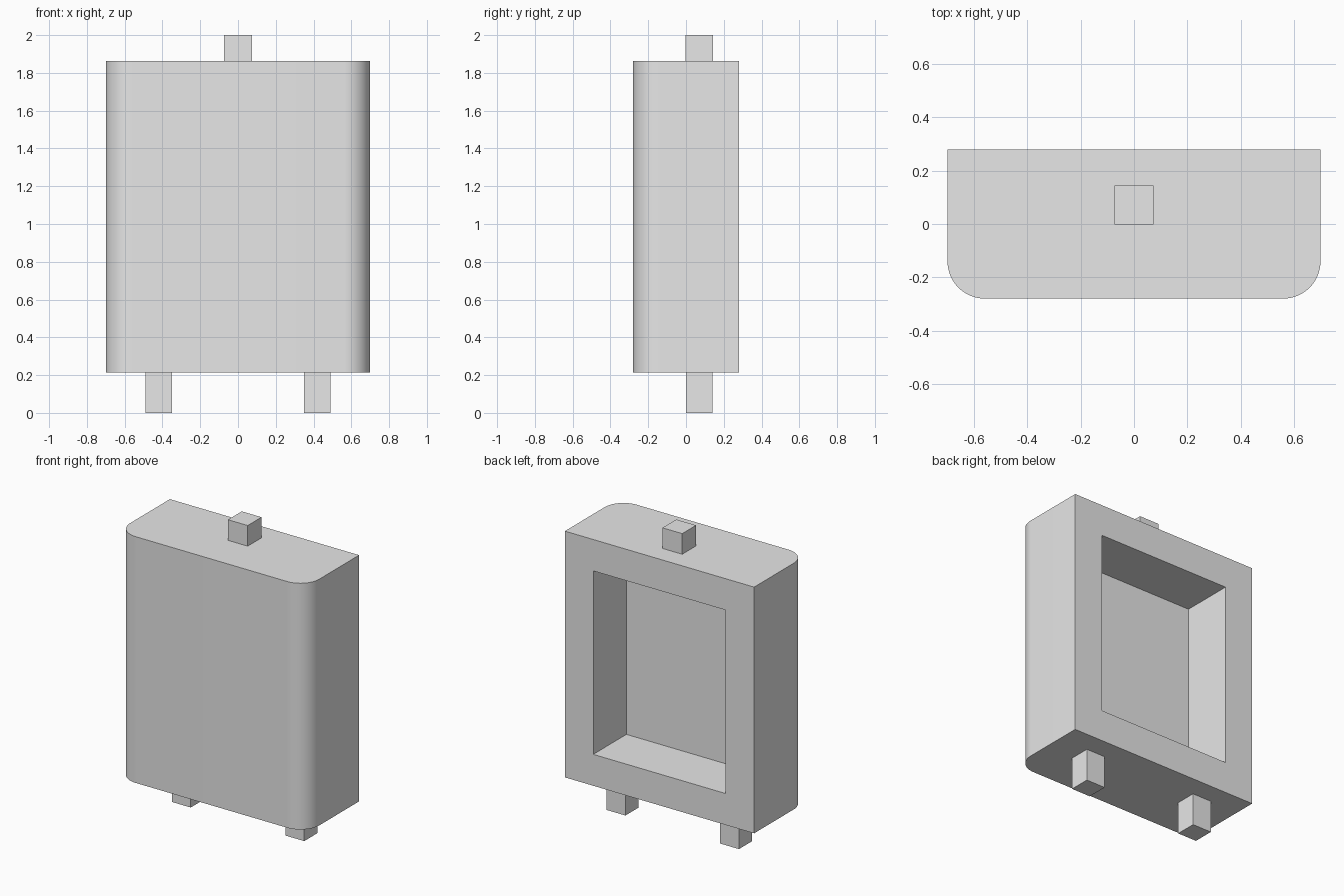
import bpy
import bmesh
from mathutils import Matrix, Vector

cube = bpy.data.objects.get("Cube")
if cube:
    bpy.data.objects.remove(cube, do_unlink=True)

# Single plain grey
grey = bpy.data.materials.new("plain_grey")
grey.use_nodes = True
COLOUR = (0.8, 0.8, 0.8, 1.0)
grey.diffuse_color = COLOUR
grey.node_tree.nodes["Principled BSDF"].inputs["Base Color"].default_value = COLOUR

WIDTH, DEPTH = 1.4, 0.56
BOTTOM, TOP = 0.215, 1.862
BORDER, RECESS, RADIUS = 0.21, 0.35, 0.14
EMBED = 0.005


def box_mesh(low, high):
    low, high = Vector(low), Vector(high)
    bm = bmesh.new()
    matrix = Matrix.Translation((low + high) / 2) @ Matrix.Diagonal((*(high - low), 1))
    bmesh.ops.create_cube(bm, size=1, matrix=matrix)
    return bm


def add_object(name, bm):
    bmesh.ops.recalc_face_normals(bm, faces=bm.faces)
    mesh = bpy.data.meshes.new(name)
    bm.to_mesh(mesh)
    bm.free()
    mesh.materials.append(grey)
    obj = bpy.data.objects.new(name, mesh)
    bpy.context.collection.objects.link(obj)
    return obj


# Body: block with rounded front corners and a recess in the back
bm = box_mesh((-WIDTH / 2, -DEPTH / 2, BOTTOM), (WIDTH / 2, DEPTH / 2, TOP))
bm.normal_update()
back = max(bm.faces, key=lambda f: f.normal.y)
bmesh.ops.inset_individual(bm, faces=[back], thickness=BORDER, use_even_offset=True)
wall = bmesh.ops.extrude_discrete_faces(bm, faces=[back])["faces"][0]
bmesh.ops.translate(bm, verts=wall.verts, vec=(0, -RECESS, 0))
corners = [e for e in bm.edges
           if all(v.co.y < -DEPTH / 2 + 0.01 for v in e.verts)
           and abs(e.verts[0].co.z - e.verts[1].co.z) > 1]
bmesh.ops.bevel(bm, geom=corners, offset=RADIUS, segments=16,
                profile=0.5, affect='EDGES')
body = add_object("body", bm)

bpy.ops.object.select_all(action='DESELECT')
body.select_set(True)
bpy.context.view_layer.objects.active = body
bpy.ops.object.shade_smooth_by_angle()

# Top peg
add_object("top_peg", box_mesh((-0.073, -0.002, TOP - EMBED), (0.073, 0.144, 2)))

# Legs
for name, x in (("left_leg", 0.42), ("right_leg", -0.42)):
    add_object(name, box_mesh((x - 0.07, 0, 0), (x + 0.07, 0.14, BOTTOM + EMBED)))
